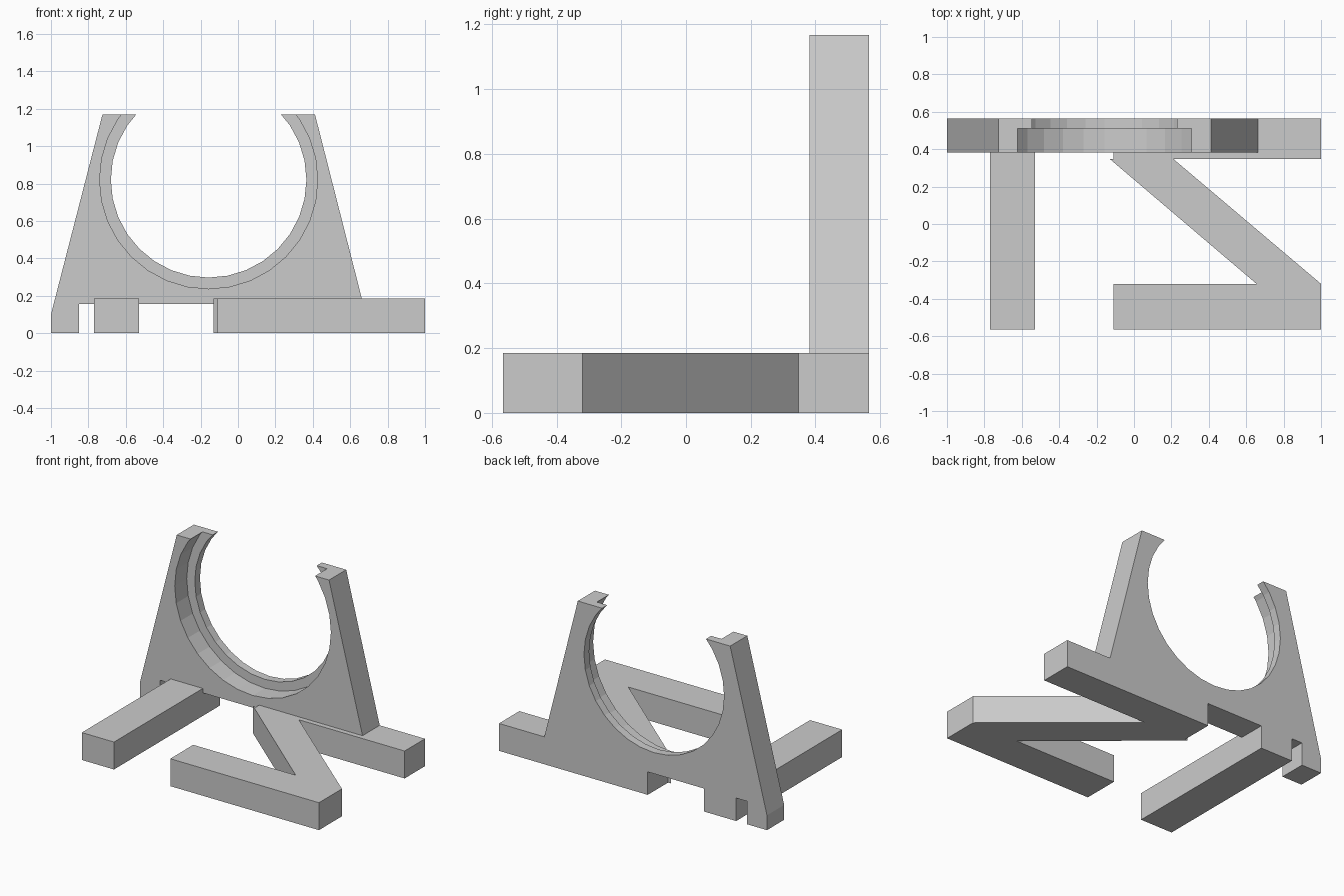
import bpy, bmesh, math
from mathutils import Vector

cube = bpy.data.objects.get("Cube")
if cube:
    bpy.data.objects.remove(cube, do_unlink=True)

GREY = (0.6, 0.6, 0.6, 1)
mat = bpy.data.materials.new("plain grey")
mat.use_nodes = True
mat.diffuse_color = GREY
mat.node_tree.nodes["Principled BSDF"].inputs["Base Color"].default_value = GREY

BASE_H = 0.185               # thickness of the floor bars
FRONT, LEDGE, BACK = 0.382, 0.51, 0.565   # depth of the upright plate


def prism(name, outline, extrude):
    """Solid made by pushing a flat outline along a vector."""
    bm = bmesh.new()
    face = bm.faces.new([bm.verts.new(p) for p in outline])
    grown = bmesh.ops.extrude_face_region(bm, geom=[face])["geom"]
    moved = [g for g in grown if isinstance(g, bmesh.types.BMVert)]
    bmesh.ops.translate(bm, verts=moved, vec=Vector(extrude))
    bmesh.ops.recalc_face_normals(bm, faces=bm.faces)
    mesh = bpy.data.meshes.new(name)
    bm.to_mesh(mesh)
    bm.free()
    mesh.materials.append(mat)
    obj = bpy.data.objects.new(name, mesh)
    bpy.context.collection.objects.link(obj)
    return obj


def bore(target, radius, y0, y1):
    """Cut a round seat through the plate between two depths."""
    steps = 32
    ring = [(-0.157 + radius * math.cos(math.tau * i / steps), y0,
             0.82 + radius * math.sin(math.tau * i / steps)) for i in range(steps)]
    cutter = prism("bore_cutter", ring, (0, y1 - y0, 0))
    cutter.hide_render = True
    mod = target.modifiers.new("bore", "BOOLEAN")
    mod.operation = "DIFFERENCE"
    mod.solver = "EXACT"
    mod.object = cutter
    bpy.context.view_layer.objects.active = target
    bpy.ops.object.modifier_apply(modifier=mod.name)
    bpy.data.objects.remove(cutter, do_unlink=True)


# Upright plate, with its foot, the leg root and the base bar root
plate_xz = [(-1, 0), (-0.85, 0), (-0.85, 0.155), (-0.77, 0.155), (-0.77, 0),
            (-0.53, 0), (-0.53, 0.155), (-0.11, 0.155), (-0.11, 0), (1, 0),
            (1, BASE_H), (0.662, BASE_H), (0.412, 1.168), (-0.725, 1.168), (-1, 0.1)]
plate = prism("upright_plate", [(x, FRONT, z) for x, z in plate_xz], (0, BACK - FRONT, 0))

# Stepped round seat: wide in front, narrow behind the ledge
bore(plate, 0.583, 0.2, LEDGE)
bore(plate, 0.523, 0.2, 0.8)

# Straight leg reaching forward
leg_xy = [(-0.77, -0.565), (-0.53, -0.565), (-0.53, FRONT), (-0.77, FRONT)]
prism("straight_leg", [(x, y, 0) for x, y in leg_xy], (0, 0, BASE_H))

# Zigzag leg: back bar, diagonal and front bar
zigzag_xy = [(-0.11, FRONT), (-0.11, 0.348), (-0.13, 0.348), (0.655, -0.32), (-0.11, -0.32),
             (-0.11, -0.565), (1, -0.565), (1, -0.32), (0.21, 0.348), (1, 0.348), (1, FRONT)]
prism("zigzag_leg", [(x, y, 0) for x, y in zigzag_xy], (0, 0, BASE_H))
